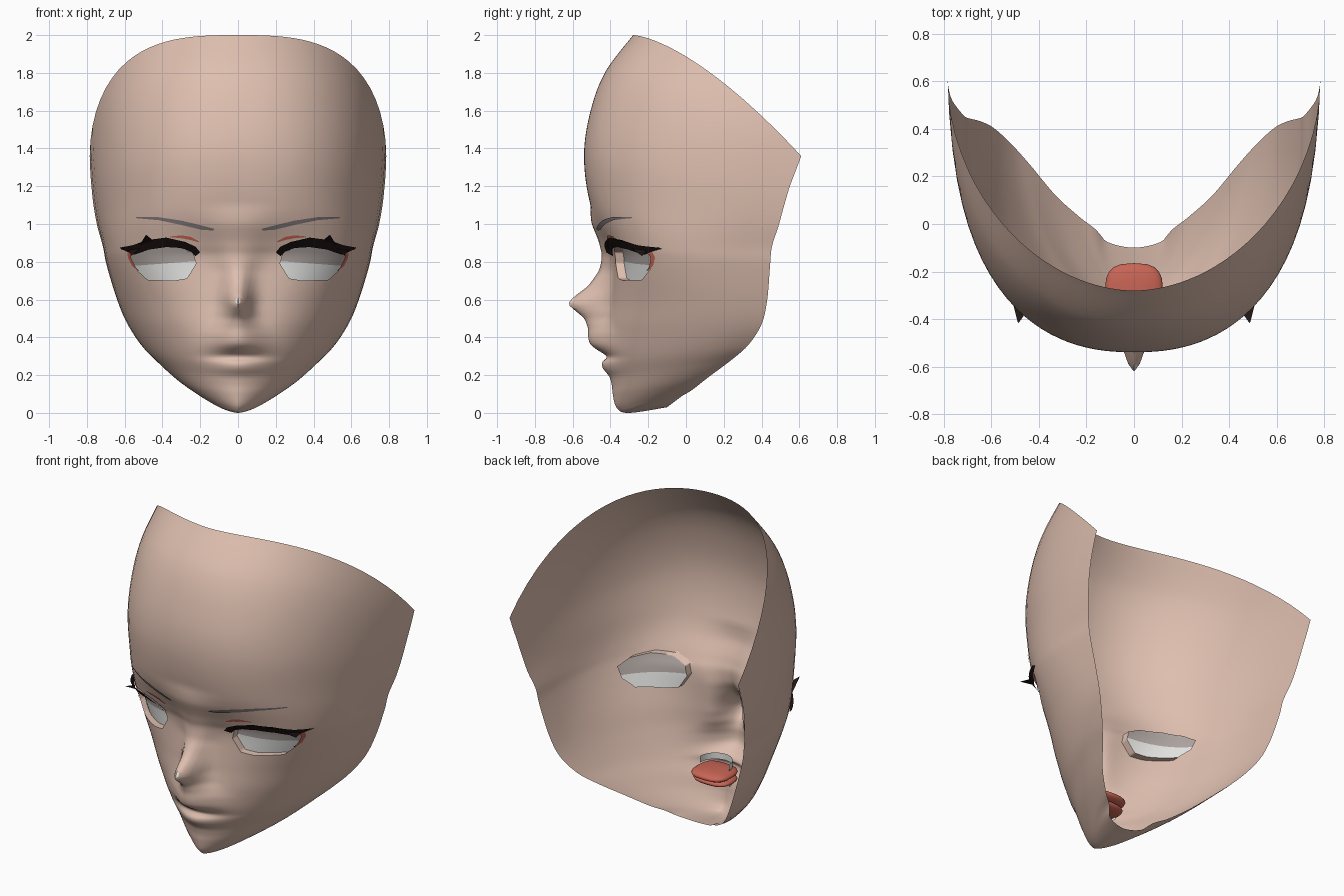
import bpy, bmesh, math
from mathutils import Vector
from mathutils.bvhtree import BVHTree

if "Cube" in bpy.data.objects:
    bpy.data.objects.remove(bpy.data.objects["Cube"])


def material(name, rgb):
    m = bpy.data.materials.new(name)
    m.diffuse_color = (*rgb, 1)
    m.use_nodes = True
    m.node_tree.nodes["Principled BSDF"].inputs["Base Color"].default_value = m.diffuse_color
    return m


SKIN = material("skin", (0.73, 0.52, 0.43))
WHITE = material("eye white", (0.80, 0.80, 0.79))
SHADE = material("eye upper shade", (0.43, 0.38, 0.36))
BLACK = material("lash black", (0.014, 0.008, 0.007))
GREY = material("brow grey", (0.26, 0.22, 0.22))
RED = material("soft red", (0.58, 0.13, 0.09))


def finish(bm, name, mats, angle=70):
    me = bpy.data.meshes.new(name)
    bm.to_mesh(me)
    bm.free()
    ob = bpy.data.objects.new(name, me)
    bpy.context.collection.objects.link(ob)
    for m in mats:
        me.materials.append(m)
    bpy.ops.object.select_all(action='DESELECT')
    ob.select_set(True)
    bpy.context.view_layer.objects.active = ob
    bpy.ops.object.shade_smooth_by_angle(angle=math.radians(angle))
    return ob


def lerp_table(tab, z):
    # tab is sorted from high z to low z
    if z >= tab[0][0]:
        return tab[0][1]
    for (z0, a), (z1, b) in zip(tab, tab[1:]):
        if z >= z1:
            return a + (b - a) * (z0 - z) / (z0 - z1)
    return tab[-1][1]


# Face rows: front centre y, z; back edge x, y, z; roundness
ROWS = [
    (-.28, 2.0, .785, .61, 1.36, 1.9), (-.43, 1.8, .782, .58, 1.28, 2.1),
    (-.51, 1.58, .776, .55, 1.20, 2.25), (-.54, 1.35, .765, .52, 1.10, 2.35),
    (-.505, 1.10, .745, .49, .99, 2.45), (-.415, .90, .715, .455, .88, 2.8),
    (-.385, .80, .695, .445, .78, 2.8), (-.40, .60, .64, .43, .60, 2.35),
    (-.42, .45, .585, .40, .47, 2.1), (-.42, .30, .51, .33, .36, 1.9),
    (-.395, .20, .43, .24, .28, 1.8), (-.388, .10, .33, .12, .19, 1.65),
    (-.365, .025, .23, .03, .12, 1.5), (-.30, .0, .165, -.02, .09, 1.5),
    (-.10, .03, .13, -.06, .06, 1.6)]
# Nose and lip relief along the centre line
RELIEF = [(1.1, 0), (1.0, -.035), (.90, -.045), (.82, -.06), (.75, -.075), (.67, -.127),
          (.61, -.20), (.575, -.225), (.55, -.19), (.50, -.122), (.45, -.098), (.40, -.096),
          (.36, -.085), (.325, -.035), (.297, .012), (.27, -.033), (.235, -.038), (.19, -.01), (.14, 0)]
WIDTH = [(1.0, .17), (.85, .11), (.75, .075), (.57, .062), (.50, .075), (.42, .12), (.30, .14)]
SUB, COLS = 10, 26


def relief(z):
    return (lerp_table(RELIEF, z - .01) + lerp_table(RELIEF, z) + lerp_table(RELIEF, z + .01)) / 3


def row_at(i, t):
    p = [ROWS[min(max(i + k, 0), len(ROWS) - 1)] for k in (-1, 0, 1, 2)]
    return [0.5 * (2 * b + (c - a) * t + (2 * a - 5 * b + 4 * c - d) * t * t
                   + (3 * b - a - 3 * c + d) * t ** 3) for a, b, c, d in zip(*p)]


# Face shell
bm = bmesh.new()
grid = []
params = [(i, k / SUB) for i in range(len(ROWS) - 1) for k in range(SUB)] + [(len(ROWS) - 2, 1.0)]
for i, t in params:
    yc, zc, xe, ye, ze, n = row_at(i, t)
    rise = 1.5 - .5 * min(max((i + t - 8) / 4, 0), 1)
    line = []
    for j in range(-COLS, COLS + 1):
        s = abs(j) / COLS
        a = math.pi / 2 * (.35 * s + .65 * s * s)
        x = xe * math.sin(a) ** (2 / n)
        v = max(math.cos(a), 0) ** (2 / n)
        y = ye - (ye - yc) * v
        z = zc + (ze - zc) * (1 - v) ** rise
        if i < 12:
            y += relief(zc) * math.exp(-(x / lerp_table(WIDTH, zc)) ** 2)
        line.append(bm.verts.new((math.copysign(x, j), y, max(z, 0))))
    grid.append(line)
for r0, r1 in zip(grid, grid[1:]):
    for j in range(2 * COLS):
        bm.faces.new((r0[j], r1[j], r1[j + 1], r0[j + 1]))
surface = BVHTree.FromBMesh(bm)


def front_y(x, z):
    hit = surface.ray_cast(Vector((x, -2, z)), Vector((0, 1, 0)))[0]
    return hit.y if hit else -.1


# Eye sockets: cut the outline into the shell and sink the inside
EYE = [(.222, .79), (.27, .712), (.34, .70), (.48, .705), (.54, .76), (.57, .83),
       (.53, .87), (.44, .895), (.32, .89), (.24, .85)]
for side in (1, -1):
    edges = list(zip(EYE, EYE[1:] + EYE[:1]))
    for (x0, z0), (x1, z1) in edges + [((.2, .805), (.6, .775))]:
        faces = [f for f in bm.faces if f.calc_center_median().y < .05
                 and .18 < side * f.calc_center_median().x < .62
                 and .66 < f.calc_center_median().z < .94]
        geom = list({e for f in faces for e in f.edges} | {v for f in faces for v in f.verts}) + faces
        bmesh.ops.bisect_plane(bm, geom=geom, dist=1e-5, plane_co=(side * x0, 0, z0),
                               plane_no=(side * (z0 - z1), 0, x1 - x0))

    def inside(f):
        c = f.calc_center_median()
        return c.y < .05 and all((x1 - x0) * (c.z - z0) - (z1 - z0) * (side * c.x - x0) > 0
                                 for (x0, z0), (x1, z1) in edges)
    lids = [f for f in bm.faces if inside(f)]
    res = bmesh.ops.extrude_face_region(bm, geom=lids)
    moved = {g for g in res["geom"] if isinstance(g, bmesh.types.BMVert)}
    for v in moved:
        v.co.y += .045
    for f in [g for g in res["geom"] if isinstance(g, bmesh.types.BMFace)]:
        if all(v in moved for v in f.verts):
            c = f.calc_center_median()
            f.material_index = 2 if c.z > .805 - .075 * (side * c.x - .2) else 1
    bmesh.ops.delete(bm, geom=[f for f in lids if f.is_valid], context='FACES')
finish(bm, "face", [SKIN, WHITE, SHADE])


def plate(name, mat, upper, lower, steps=4):
    """Mirrored strip laid on the face; points are x, z, distance in front."""
    bm = bmesh.new()
    for side in (1, -1):
        prev = None
        for i in range(len(upper) - 1):
            for k in range(steps + (i == len(upper) - 2)):
                t = k / steps
                pair = []
                for pts in (upper, lower):
                    x, z, d = Vector(pts[i]).lerp(Vector(pts[i + 1]), t)
                    pair.append(bm.verts.new((side * x, front_y(side * x, z) - d, z)))
                if prev:
                    q = (prev[0], prev[1], pair[1], pair[0])
                    bm.faces.new(q if side > 0 else q[::-1])
                prev = pair
    return finish(bm, name, [mat])


def with_offset(pts, d):
    return [(x, z, d) for x, z in pts]


# Upper lashes with a flicked spike
plate("upper_lashes", BLACK,
      with_offset([(.20, .85), (.225, .880), (.28, .905), (.38, .928), (.48, .915), (.56, .887), (.625, .875)], .035),
      with_offset([(.225, .83), (.25, .855), (.30, .873), (.38, .878), (.47, .865), (.55, .837), (.62, .868)], .010))
plate("lash_spikes", BLACK, [(.445, .91, .03), (.487, .943, .11)], [(.52, .89, .03), (.489, .94, .11)])
plate("lash_flicks", BLACK, [(.52, .87, .03), (.56, .835, .04)], [(.58, .86, .03), (.562, .83, .04)])

# Brows
plate("eyebrows", GREY,
      with_offset([(.125, .974), (.20, .994), (.30, 1.018), (.42, 1.036), (.54, 1.038)], .008),
      with_offset([(.13, .966), (.19, .968), (.30, .995), (.42, 1.020), (.54, 1.031)], .006))

# Red lid folds and outer corners
plate("lid_folds", RED,
      with_offset([(.205, .907), (.25, .932), (.30, .940), (.36, .934)], .005),
      with_offset([(.21, .903), (.25, .915), (.30, .925), (.36, .93)], .005))
plate("outer_corners", RED,
      with_offset([(.525, .755), (.542, .77), (.567, .82), (.565, .85)], .005),
      with_offset([(.535, .755), (.562, .78), (.583, .82), (.585, .85)], .005))

# Nose highlight
plate("nose_highlight", WHITE, [(.0005, .612, .003), (.013, .60, .003)],
      [(.0005, .575, .003), (.013, .585, .003)], 2)


# Tongue: two soft slabs
def square(t):
    return math.copysign(abs(t) ** .7, t)


bm = bmesh.new()
for y, z, ry, rz in ((-.28, .275, .115, .028), (-.29, .235, .095, .025)):
    vs = bmesh.ops.create_uvsphere(bm, u_segments=20, v_segments=10, radius=1)["verts"]
    for v in vs:
        v.co = (.122 * square(v.co.x), y + ry * square(v.co.y), z + rz * v.co.z)
finish(bm, "tongue", [RED])

# Teeth: curved strips above and below the tongue
bm = bmesh.new()
for z0, z1 in ((.305, .345), (.205, .235)):
    prev = None
    for k in range(-8, 9):
        a = k / 8 * math.pi / 2
        x, y = .10 * math.sin(a), -.28 - .105 * math.cos(a)
        pair = [bm.verts.new((x, y, z)) for z in (z0, z1)]
        if prev:
            bm.faces.new((prev[0], pair[0], pair[1], prev[1]))
        prev = pair
finish(bm, "teeth", [WHITE])
